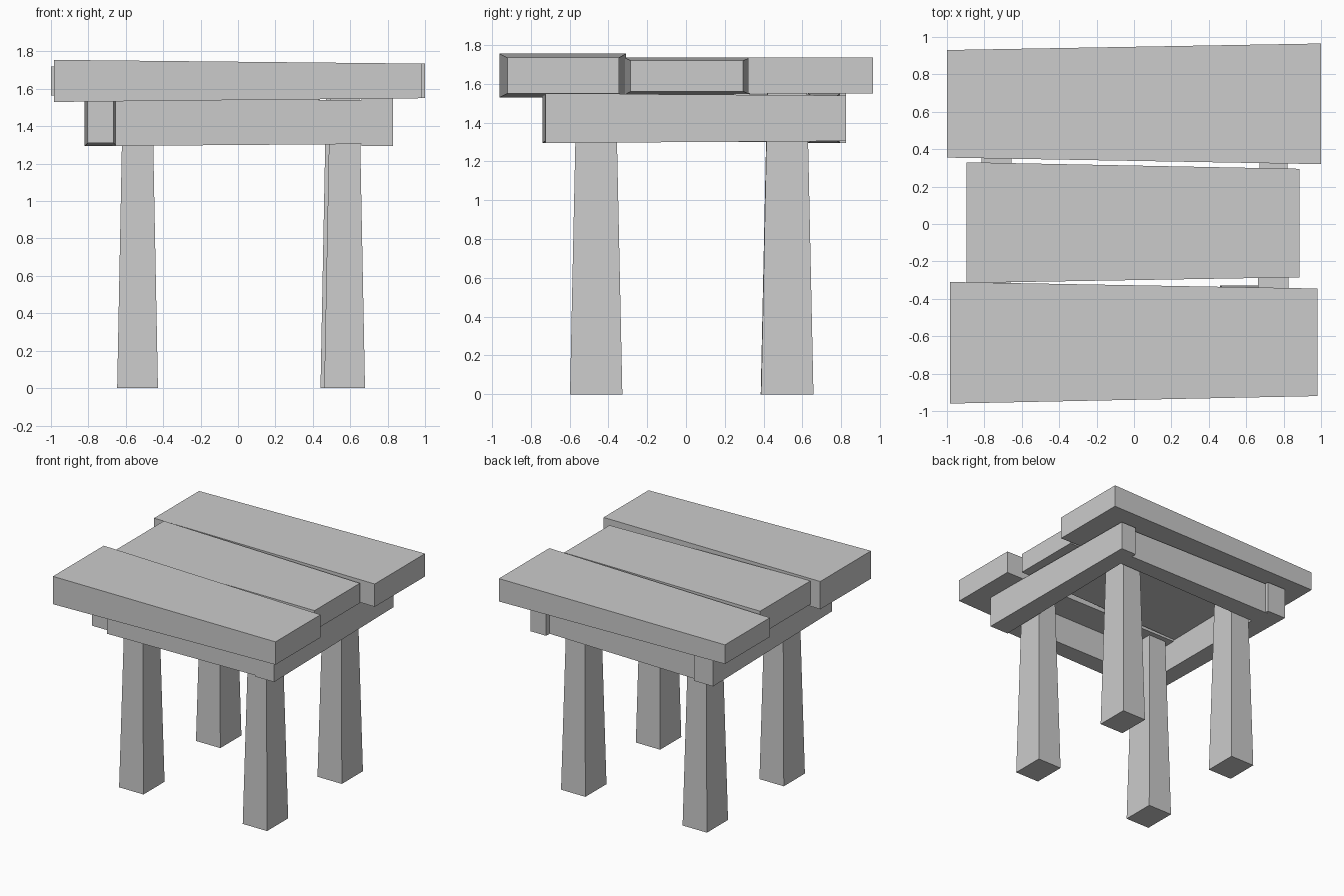
import bpy
import bmesh

if "Cube" in bpy.data.objects:
    bpy.data.objects.remove(bpy.data.objects["Cube"])


def loft(name, ring_a, ring_b):
    """Four-sided tapered block joining two rectangular end rings."""
    bm = bmesh.new()
    a = [bm.verts.new(p) for p in ring_a]
    b = [bm.verts.new(p) for p in ring_b]
    bm.faces.new(a)
    bm.faces.new(b)
    for i in range(4):
        j = (i + 1) % 4
        bm.faces.new((a[i], a[j], b[j], b[i]))
    bmesh.ops.recalc_face_normals(bm, faces=bm.faces)
    mesh = bpy.data.meshes.new(name)
    bm.to_mesh(mesh)
    bm.free()
    bpy.context.collection.objects.link(bpy.data.objects.new(name, mesh))


def rect(lo1, hi1, lo2, hi2):
    return [(lo1, lo2), (hi1, lo2), (hi1, hi2), (lo1, hi2)]


def along_x(name, x0, sec0, x1, sec1):
    loft(name, [(x0, *p) for p in rect(*sec0)], [(x1, *p) for p in rect(*sec1)])


def along_y(name, y0, sec0, y1, sec1):
    loft(name, [(p[0], y0, p[1]) for p in rect(*sec0)],
         [(p[0], y1, p[1]) for p in rect(*sec1)])


# Top planks: sections are (y min, y max, z min, z max) at the left and right ends
along_x("back_plank", -1.0, (0.355, 0.93, 1.565, 1.72), 1.0, (0.32, 0.965, 1.55, 1.735))
along_x("middle_plank", -0.895, (-0.315, 0.33, 1.545, 1.735), 0.885, (-0.285, 0.295, 1.56, 1.72))
along_x("front_plank", -0.985, (-0.96, -0.31, 1.53, 1.755), 0.98, (-0.92, -0.345, 1.55, 1.735))

# Frame beams under the planks
along_x("front_beam", -0.655, (-0.74, -0.575, 1.295, 1.55), 0.67, (-0.726, -0.59, 1.305, 1.54))
along_x("back_beam", -0.67, (0.63, 0.795, 1.295, 1.55), 0.68, (0.645, 0.78, 1.305, 1.54))
along_y("left_beam", -0.715, (-0.805, -0.665, 1.31, 1.54), 0.825, (-0.82, -0.65, 1.295, 1.55))
along_y("right_beam", -0.725, (0.66, 0.83, 1.295, 1.55), 0.825, (0.675, 0.815, 1.305, 1.54))

# Tapered legs standing in the inner corners of the frame
TOP, TAPER = 1.55, 0.03
for name, cx, cy in (("front_left_leg", -0.537, -0.463), ("front_right_leg", 0.57, -0.463),
                     ("back_left_leg", -0.537, 0.52), ("back_right_leg", 0.55, 0.522)):
    rings = [[(cx + sx * (0.109 - t), cy + sy * (0.135 - t * 1.1), z)
              for sx, sy in ((-1, -1), (1, -1), (1, 1), (-1, 1))]
             for z, t in ((0, 0), (TOP, TAPER))]
    loft(name, *rings)
